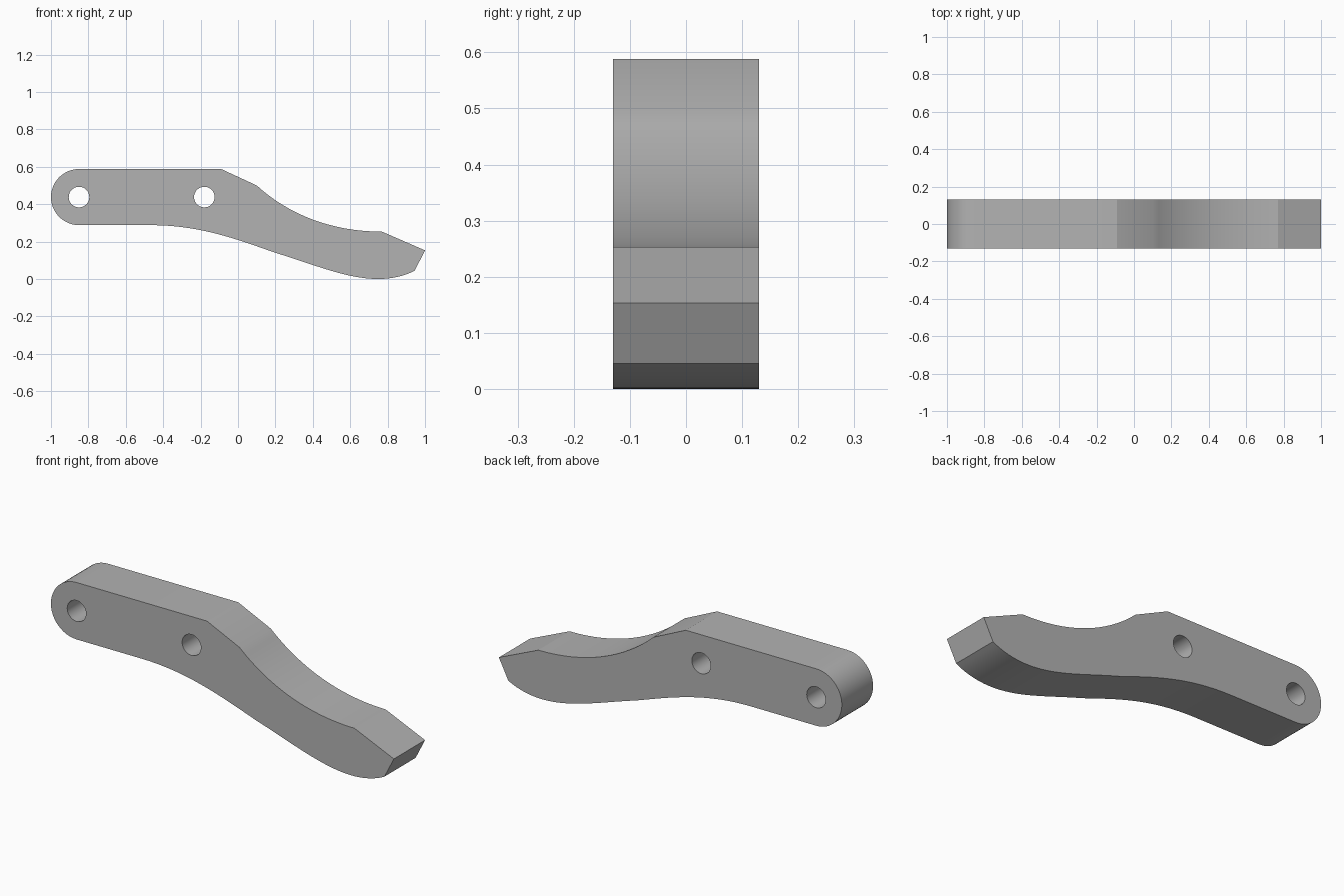
import bpy, bmesh, math
from mathutils import Vector
from mathutils.geometry import interpolate_bezier

cube = bpy.data.objects.get("Cube")
if cube:
    bpy.data.objects.remove(cube, do_unlink=True)

HALF = 0.13                      # half the thickness of the bar
PIVOT = (-0.85, 0.438)           # centre of the rounded end
HOLES = [PIVOT, (-0.18, 0.438)]
HOLE_R = 0.055
END_R = 0.15

grey = bpy.data.materials.new("plain grey")
grey.use_nodes = True
colour = (0.45, 0.45, 0.45, 1)
grey.diffuse_color = colour
grey.node_tree.nodes["Principled BSDF"].inputs["Base Color"].default_value = colour


def bezier(a, b, c, d, n=16):
    """Curve points from a to d, leaving out the last one."""
    pts = interpolate_bezier(*(Vector((*p, 0)) for p in (a, b, c, d)), n + 1)
    return [(p.x, p.y) for p in pts[:-1]]


# Side profile, anticlockwise from the underside of the rounded end
outline = [(-0.85, 0.288)]
outline += bezier((-0.47, 0.288), (-0.2, 0.288), (0, 0.21), (0.2, 0.14))
outline += bezier((0.2, 0.14), (0.4, 0.08), (0.58, 0), (0.75, 0))
outline += bezier((0.75, 0), (0.82, 0), (0.89, 0.015), (0.945, 0.045), 8)
outline += [(0.945, 0.045), (1, 0.153)]
outline += bezier((0.77, 0.253), (0.5, 0.253), (0.27, 0.345), (0.1, 0.5))
outline += [(0.1, 0.5), (-0.09, 0.588)]
for i in range(24):
    a = math.pi / 2 + math.pi * i / 24
    outline.append((PIVOT[0] + END_R * math.cos(a), PIVOT[1] + END_R * math.sin(a)))

# Lever bar
bm = bmesh.new()
face = bm.faces.new([bm.verts.new((x, -HALF, z)) for x, z in outline])
ext = bmesh.ops.extrude_face_region(bm, geom=[face])
moved = [v for v in ext["geom"] if isinstance(v, bmesh.types.BMVert)]
bmesh.ops.translate(bm, verts=moved, vec=(0, 2 * HALF, 0))
bmesh.ops.recalc_face_normals(bm, faces=bm.faces)
mesh = bpy.data.meshes.new("lever_bar")
bm.to_mesh(mesh)
bm.free()
mesh.materials.append(grey)
lever = bpy.data.objects.new("lever_bar", mesh)
bpy.context.collection.objects.link(lever)

# Pin holes, cut through the bar
for x, z in HOLES:
    bpy.ops.mesh.primitive_cylinder_add(vertices=40, radius=HOLE_R, depth=1,
                                        location=(x, 0, z), rotation=(math.pi / 2, 0, 0))
    cutter = bpy.context.object
    cutter.name = "hole_cutter"
    cutter.data.materials.append(grey)
    bpy.ops.object.select_all(action="DESELECT")
    lever.select_set(True)
    bpy.context.view_layer.objects.active = lever
    cut = lever.modifiers.new("pin_hole", "BOOLEAN")
    cut.operation = "DIFFERENCE"
    cut.solver = "EXACT"
    cut.object = cutter
    bpy.ops.object.modifier_apply(modifier=cut.name)
    bpy.data.objects.remove(cutter, do_unlink=True)

bpy.ops.object.shade_smooth_by_angle(angle=math.radians(20))
